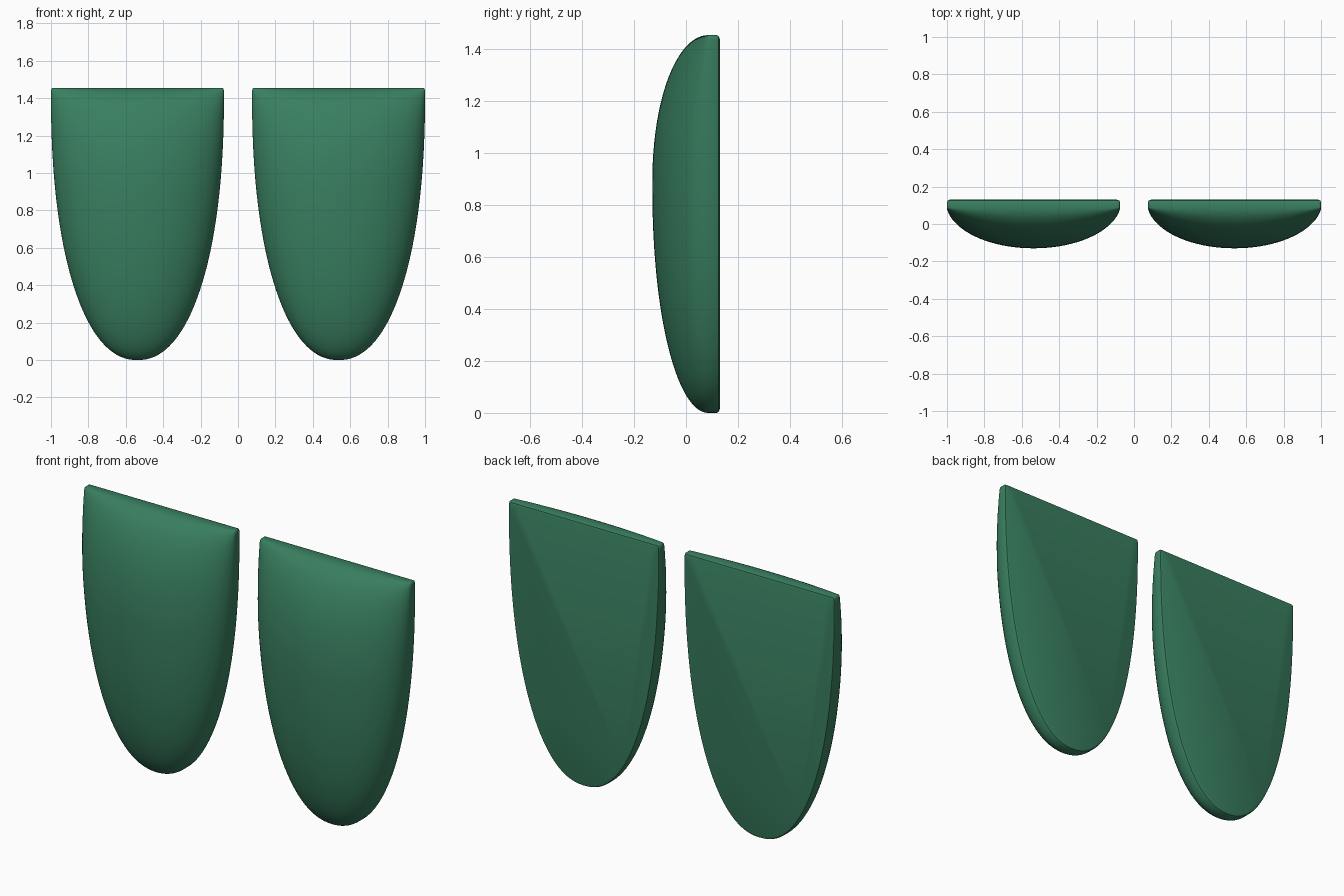
import bpy, bmesh, math
from mathutils import Vector

if "Cube" in bpy.data.objects:
    bpy.data.objects.remove(bpy.data.objects["Cube"])

HALF_W, HEIGHT = 0.4625, 1.455
BELLY_Z, RIM_Y, BACK_Y, DEPTH = 0.88, 0.085, 0.13, 0.215
ROWS, COLS = 56, 40


def half_width(z):
    # straight sides easing into a rounded bottom
    t = max(0.0, (1.42 - z) / 1.42)
    w = HALF_W * max(0.0, 1 - t ** 2.2) ** (1 / 2.2)
    k = max(0.0, (z - HEIGHT + 0.02) / 0.02)      # slightly eased top corners
    return w - 0.008 * (1 - math.sqrt(max(0.0, 1 - k * k)))


def bulge(z):
    # depth of the domed front at each height
    t = (z - BELLY_Z) / (HEIGHT - BELLY_Z) if z > BELLY_Z else (BELLY_Z - z) / BELLY_Z
    return DEPTH * math.sqrt(max(0.0, 1 - t ** 2.1))


def make_pad(name, cx, mat):
    bm = bmesh.new()
    # domed front: stacked half-ellipse sections
    grid = []
    for i in range(ROWS + 1):
        z = HEIGHT * (1 - math.cos(math.pi * i / ROWS)) / 2
        w, d = half_width(z), bulge(z)
        row = []
        for j in range(COLS + 1):
            a = math.pi * j / COLS
            row.append(bm.verts.new((-w * math.cos(a), RIM_Y - d * math.sin(a), z)))
        grid.append(row)
    for lo, hi in zip(grid, grid[1:]):
        for j in range(COLS):
            bm.faces.new((lo[j], lo[j + 1], hi[j + 1], hi[j]))
    bmesh.ops.remove_doubles(bm, verts=bm.verts[:], dist=1e-5)

    # rim wall, small rounded back edge, flat back
    edges = [e for e in bm.edges if e.is_boundary]
    centre = Vector((0, 0, HEIGHT / 2))
    for y, inset in ((0.118, 0.0), (0.126, 0.004), (BACK_Y, 0.012)):
        ext = bmesh.ops.extrude_edge_only(bm, edges=edges)["geom"]
        verts = [g for g in ext if isinstance(g, bmesh.types.BMVert)]
        edges = [e for e in ext if isinstance(e, bmesh.types.BMEdge) and e.is_boundary]
        for v in verts:
            v.co.y = y
            v.co.x *= 1 - inset / HALF_W
            v.co.z = centre.z + (v.co.z - centre.z) * (1 - inset / centre.z)
    bmesh.ops.edgeloop_fill(bm, edges=edges)
    bmesh.ops.recalc_face_normals(bm, faces=bm.faces[:])

    mesh = bpy.data.meshes.new(name)
    bm.to_mesh(mesh)
    bm.free()
    mesh.materials.append(mat)
    obj = bpy.data.objects.new(name, mesh)
    obj.location.x = cx
    bpy.context.collection.objects.link(obj)
    bpy.ops.object.select_all(action='DESELECT')
    obj.select_set(True)
    bpy.context.view_layer.objects.active = obj
    bpy.ops.object.shade_smooth_by_angle(angle=math.radians(35))


green = bpy.data.materials.new("green")
green.diffuse_color = (0.04, 0.21, 0.115, 1)
green.use_nodes = True
green.node_tree.nodes["Principled BSDF"].inputs["Base Color"].default_value = green.diffuse_color

# left and right pads
make_pad("left_pad", -0.5375, green)
make_pad("right_pad", 0.5375, green)
